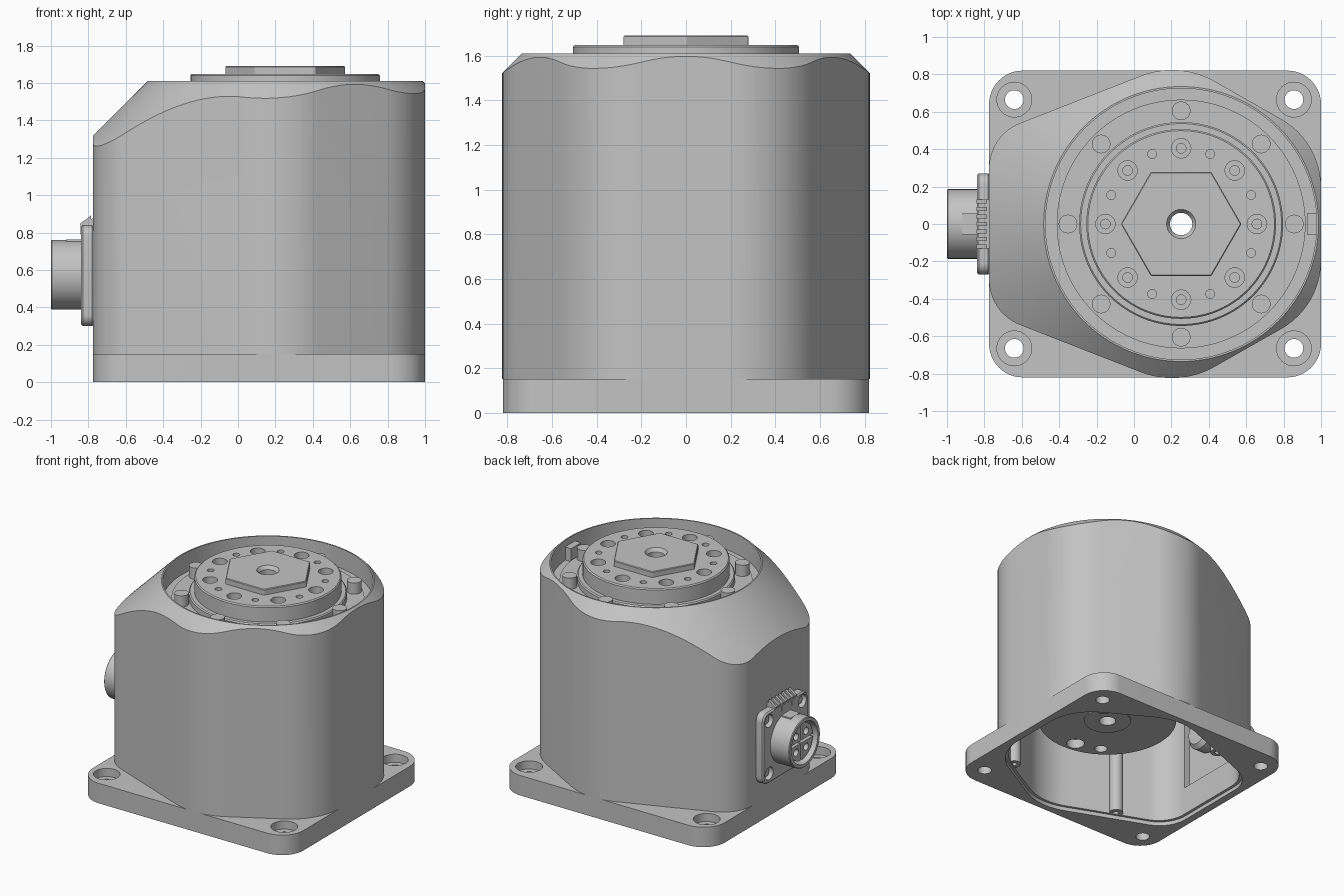
import bpy, bmesh, math
from mathutils import Vector

cube = bpy.data.objects.get("Cube")
if cube:
    bpy.data.objects.remove(cube, do_unlink=True)

AX = 0.252         # x position of the output axis
CZ = 0.575         # height of the connector centre
TOP = 1.61
parts = []

GREY = (0.55, 0.55, 0.55, 1)
grey = bpy.data.materials.new("Machined grey")
grey.use_nodes = True
grey.diffuse_color = GREY
grey.node_tree.nodes["Principled BSDF"].inputs["Base Color"].default_value = GREY


# ---- helpers ----
def circle(r, cx=0, cy=0, n=32):
    return [(cx + r * math.cos(math.tau * i / n), cy + r * math.sin(math.tau * i / n)) for i in range(n)]


def rect(u0, u1, v0, v1):
    return [(u0, v0), (u1, v0), (u1, v1), (u0, v1)]


def fillet(corners, steps=12):
    """Round each (x, y, radius) corner of a counter-clockwise outline."""
    pts = []
    for i, (x, y, r) in enumerate(corners):
        p = Vector((x, y))
        a = (Vector(corners[i - 1][:2]) - p).normalized()
        b = (Vector(corners[(i + 1) % len(corners)][:2]) - p).normalized()
        half = a.angle(b) / 2
        c = p + (a + b).normalized() * r / math.sin(half)
        s = p + a * r / math.tan(half) - c
        start, sweep = math.atan2(s.y, s.x), math.pi - 2 * half
        for k in range(steps + 1):
            t = start + sweep * k / steps
            pts.append((c.x + r * math.cos(t), c.y + r * math.sin(t)))
    return pts


def mirrored(corners):
    return fillet(corners + [(x, -y, r) for x, y, r in reversed(corners)])


def scaled(pts, f, cx=0.12):
    return [(cx + (x - cx) * f, y * f) for x, y in pts]


def prism(name, pts, w0, w1, top=None, along_x=False, keep=True):
    """Extrude an outline from w0 to w1, along z or along x."""
    place = (lambda u, v, w: (w, u, v)) if along_x else (lambda u, v, w: (u, v, w))
    bm = bmesh.new()
    lo = [bm.verts.new(place(u, v, w0)) for u, v in pts]
    hi = [bm.verts.new(place(u, v, w1)) for u, v in (top or pts)]
    bm.faces.new(lo[::-1])
    bm.faces.new(hi)
    for i in range(len(lo)):
        j = (i + 1) % len(lo)
        bm.faces.new((lo[i], lo[j], hi[j], hi[i]))
    mesh = bpy.data.meshes.new(name)
    bm.to_mesh(mesh)
    bm.free()
    ob = bpy.data.objects.new(name, mesh)
    bpy.context.collection.objects.link(ob)
    if keep:
        parts.append(ob)
    else:
        ob.hide_render = True
    return ob


def apply(ob, mod):
    bpy.context.view_layer.objects.active = ob
    bpy.ops.object.modifier_apply(modifier=mod.name)


def bevel(ob, width):
    m = ob.modifiers.new("Bevel", 'BEVEL')
    m.width, m.segments, m.limit_method = width, 1, 'ANGLE'
    m.angle_limit = math.radians(40)
    apply(ob, m)


def cut(ob, pts, w0, w1, top=None, along_x=False, op='DIFFERENCE'):
    tool = prism("cutter", pts, w0, w1, top, along_x, keep=False)
    m = ob.modifiers.new("Cut", 'BOOLEAN')
    m.operation, m.solver, m.object = op, 'EXACT', tool
    apply(ob, m)
    bpy.data.objects.remove(tool, do_unlink=True)


def around(radius, count, phase=0):
    return [(AX + radius * math.cos(math.tau * (i + phase) / count),
             radius * math.sin(math.tau * (i + phase) / count)) for i in range(count)]


# ---- outlines ----
body_outline = mirrored([(1.0, 0.44, 0.42), (0.24, 0.872, 0.46), (-0.775, 0.475, 0.26)])
plate_outline = mirrored([(1.0, 0.82, 0.18), (-0.775, 0.82, 0.18)])
cavity = scaled(body_outline, 0.91)
bore = circle(0.06, AX)

# ---- mounting plate ----
plate = prism("mounting_plate", plate_outline, 0, 0.152)
cut(plate, cavity, -0.1, 0.3)
cut(plate, scaled(body_outline, 0.935), -0.1, 0.03)
for x in (-0.64, 0.855):
    for y in (-0.665, 0.665):
        cut(plate, circle(0.05, x, y), -0.1, 0.3)
        cut(plate, circle(0.093, x, y), 0.09, 0.3)

# ---- housing with conical shoulder, thin-rimmed recess and open underside ----
body = prism("housing", body_outline, 0.152, TOP)
cut(body, circle(0.735 + TOP + 0.1, AX, n=128), -0.1, TOP + 0.02,
    circle(0.715, AX, n=128), op='INTERSECT')
cut(body, circle(0.725, AX, n=128), 1.46, 1.8)
cut(body, cavity, 0, 1.15)
cut(body, rect(-0.26, 0.26, 0.25, 0.9), -0.745, -0.5, along_x=True)
cut(body, bore, 1, 2)

# ---- cover screw lugs inside the housing ----
for x, y in ((0.71, 0.505), (-0.31, 0.57)):
    for s in (-1, 1):
        lug = prism("cover_screw_lug", circle(0.05, x, s * y, 24), 0.035, 1.15)
        cut(lug, circle(0.02, x, s * y, 16), 0, 0.12)

# ---- motor hanging in the cavity ----
motor = prism("motor", circle(0.5, AX, n=64), 0.35, 1.16)
cut(motor, bore, 0, 2)
for x, y, r in ((0.21, -0.41, 0.065), (0.02, -0.35, 0.045)):
    cut(motor, circle(r, x, y), 0.3, 0.42)
collar = prism("motor_collar", circle(0.17, AX, n=48), 0.342, 0.36)
cut(collar, bore, 0, 1)

# ---- gear case, bearing ring, ring bolts and rim clip in the recess ----
case = prism("gear_case", circle(0.665, AX, n=96), 1.455, 1.48)
cut(case, bore, 1, 2)
ring = prism("bearing_ring", circle(0.545, AX, n=96), 1.465, 1.53)
bevel(ring, 0.008)
cut(ring, bore, 1, 2)
for x, y in around(0.605, 8):
    prism("ring_bolt", circle(0.05, x, y, 24), 1.475, 1.565)
prism("rim_clip", rect(0.925, 0.98, -0.06, 0.06), 1.455, 1.56)

# ---- output flange with screw and pin holes ----
flange = prism("output_flange", circle(0.507, AX, n=96), 1.5, 1.647)
bevel(flange, 0.008)
cut(flange, bore, 1, 2)
for x, y in around(0.405, 8):
    cut(flange, circle(0.052, x, y, 24), 1.58, 1.8)
    cut(flange, circle(0.026, x, y, 16), 1.53, 1.8)
for x, y in around(0.405, 8, 0.5):
    cut(flange, circle(0.024, x, y, 16), 1.6, 1.8)

# ---- hexagonal hub ----
hub = prism("hex_hub", circle(0.322, AX, n=6), 1.642, 1.69)
bevel(hub, 0.005)
cut(hub, bore, 1, 2)
cut(hub, circle(0.05, AX), 1.65, 1.7, circle(0.085, AX))

# ---- connector flange ----
corners = [(0.27, -0.27, 0.06), (0.27, 0.27, 0.06), (-0.27, 0.27, 0.06), (-0.27, -0.27, 0.06)]
socket_plate = prism("connector_flange", fillet([(y, z + CZ - 0.005, r) for y, z, r in corners], 6),
                     -0.84, -0.77, along_x=True)
bevel(socket_plate, 0.01)
for y in (-0.2, 0.2):
    for z in (CZ - 0.2, CZ + 0.2):
        cut(socket_plate, circle(0.048, y, z, 24), -0.9, -0.8, along_x=True)
        prism("connector_screw", circle(0.03, y, z, 6), -0.82, -0.79, along_x=True)

# ---- connector barrel, insert and rear stub ----
barrel = prism("connector_barrel", circle(0.186, 0, CZ, 64), -1.0, -0.83, along_x=True)
bevel(barrel, 0.005)
cut(barrel, circle(0.158, 0, CZ, 48), -1.1, -0.9, along_x=True)
insert = prism("connector_insert", circle(0.14, 0, CZ, 48), -0.97, -0.89, along_x=True)
cut(insert, rect(-0.01, 0.01, CZ - 0.2, CZ + 0.2), -1.0, -0.93, along_x=True)
cut(insert, rect(-0.2, 0.2, CZ - 0.01, CZ + 0.01), -1.0, -0.93, along_x=True)
for y in (-0.06, 0.06):
    for z in (-0.06, 0.06):
        cut(insert, circle(0.027, y, CZ + z, 16), -1.0, -0.93, along_x=True)
rear = prism("connector_rear", circle(0.13, 0, CZ, 48), -0.75, -0.6, along_x=True)
bevel(rear, 0.03)
prism("barrel_key", rect(-0.055, 0.055, 0.72, 0.762), -0.92, -0.83, along_x=True)

# ---- ribbed tab above the connector, leaning back to the wall ----
prism("tab", rect(-0.13, 0.13, 0.8, 0.845), -0.835, -0.77, rect(-0.13, 0.13, 0.8, 0.88), along_x=True)
for i in range(7):
    y = -0.12 + i * 0.04
    prism("tab_rib", rect(y - 0.01, y + 0.01, 0.79, 0.85), -0.842, -0.785,
          rect(y - 0.01, y + 0.01, 0.79, 0.892), along_x=True)

# ---- finish: material and smooth shading with crisp edges ----
bpy.ops.object.select_all(action='DESELECT')
for ob in parts:
    ob.data.materials.clear()
    ob.data.materials.append(grey)
    ob.select_set(True)
bpy.context.view_layer.objects.active = parts[0]
bpy.ops.object.shade_smooth_by_angle(angle=math.radians(28))
